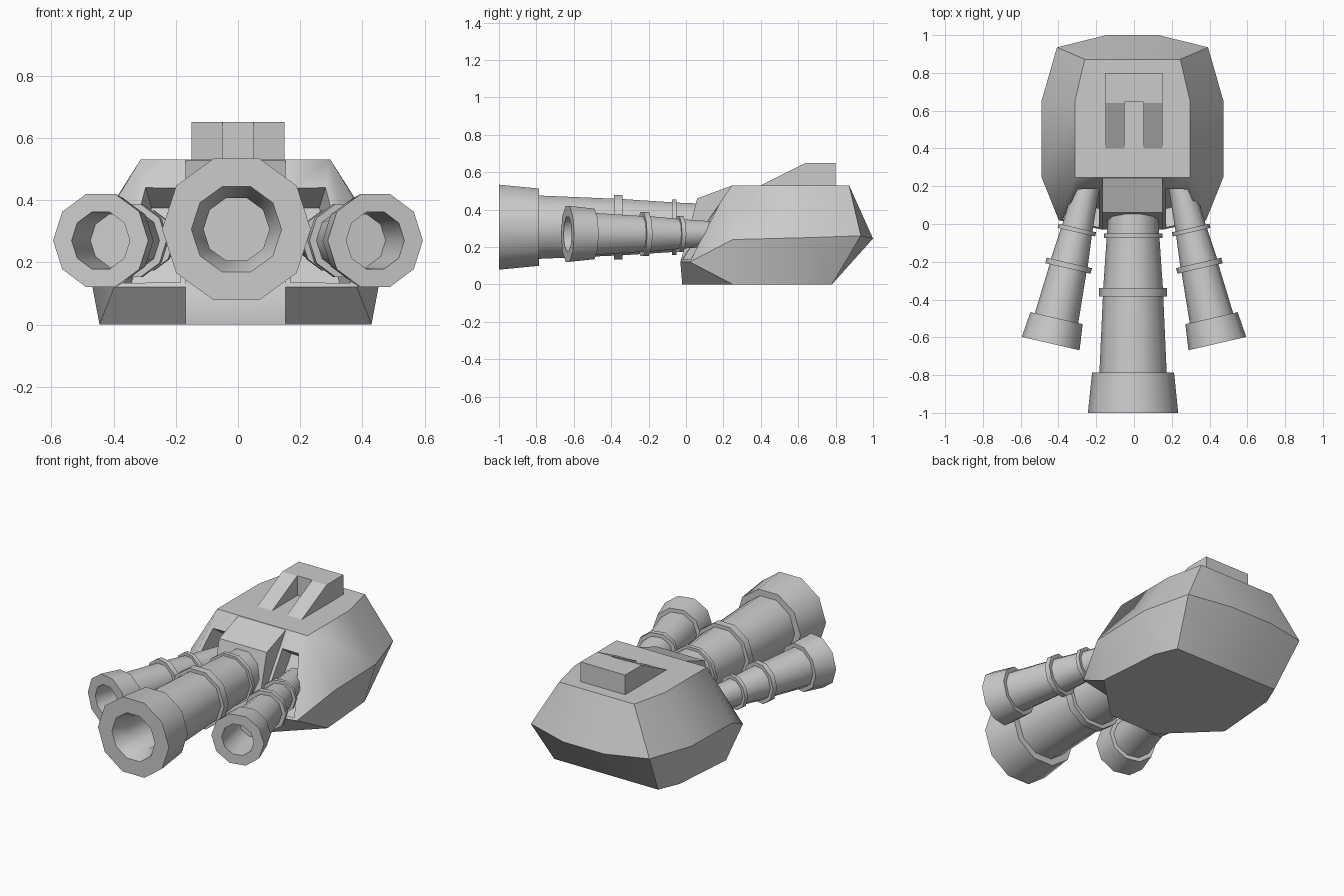
import bpy, bmesh
from math import cos, sin, pi, radians
from mathutils import Vector, Matrix

if "Cube" in bpy.data.objects:
    bpy.data.objects.remove(bpy.data.objects["Cube"])

OFF = -0.008  # hull sits a hair left of centre


def finish(name, bm, angle=40):
    bmesh.ops.remove_doubles(bm, verts=bm.verts[:], dist=0.0005)
    bmesh.ops.recalc_face_normals(bm, faces=bm.faces[:])
    me = bpy.data.meshes.new(name)
    bm.to_mesh(me)
    bm.free()
    for p in me.polygons:
        p.use_smooth = True
    me.set_sharp_from_angle(angle=radians(angle))
    ob = bpy.data.objects.new(name, me)
    bpy.context.collection.objects.link(ob)
    return ob


def bridge(bm, rings):
    for a, b in zip(rings, rings[1:]):
        n = len(a)
        for i in range(n):
            j = (i + 1) % n
            bm.faces.new((a[i], a[j], b[j], b[i]))


def barrel(name, origin, turn, profile, sides=10):
    # lathe of (distance, radius) along the firing direction
    bm = bmesh.new()
    m = Matrix.Translation(origin) @ Matrix.Rotation(radians(turn), 4, 'Z')
    rings = []
    for d, r in profile:
        r = max(r, 0.00001)
        rings.append([bm.verts.new(m @ Vector((r * cos(2 * pi * i / sides), -d,
                                               r * sin(2 * pi * i / sides))))
                      for i in range(sides)])
    bridge(bm, rings)
    return finish(name, bm)


def prism(name, profile, x0, x1):
    # (y, z) outline extruded across x
    bm = bmesh.new()
    rings = [[bm.verts.new((x, y, z)) for y, z in profile] for x in (x0, x1)]
    bridge(bm, rings)
    for r in rings:
        bm.faces.new(r)
    return finish(name, bm, 20)


# Hull: three half rings mirrored across x, from back centre to front centre
bottom = [(.14, .78, 0), (.35, .78, 0), (.405, .65, 0), (.437, .25, 0), (.437, .25, 0), (.16, -.02, 0)]
middle = [(.138, 1.0, .245), (.4, .935, .26), (.482, .65, .25), (.482, .25, .24), (.39, .02, .12), (.16, -.03, .12)]
top = [(.14, .872, .53), (.253, .872, .53), (.305, .65, .53), (.305, .245, .53), (.305, .245, .53), (.16, .245, .53)]
bm = bmesh.new()
rings = []
for half in (bottom, middle, top):
    pts = half + [(-x, y, z) for x, y, z in reversed(half)]
    rings.append([bm.verts.new((x + OFF, y, z)) for x, y, z in pts])
bridge(bm, rings)
bmesh.ops.remove_doubles(bm, verts=bm.verts[:], dist=0.0005)
for z in (0, .53):
    es = [e for e in bm.edges if e.is_boundary and all(abs(v.co.z - z) < .001 for v in e.verts)]
    bmesh.ops.contextual_create(bm, geom=es)
bmesh.ops.recalc_face_normals(bm, faces=bm.faces[:])
bm.normal_update()

# Recesses in the sloped front for the side barrels
panels = [f for f in bm.faces if f.normal.y < -.65 and f.normal.z > .2
          and abs(f.calc_center_median().x) > .1]
bmesh.ops.inset_individual(bm, faces=panels, thickness=.025)
for f in panels:
    for v in f.verts:
        if v.co.z > .3:
            v.co += Vector((0, -.05, -.075))
bm.normal_update()
bmesh.ops.inset_individual(bm, faces=panels, thickness=.012, depth=-.11)
finish("hull", bm)

# Housing around the root of the main barrel
prism("barrel_housing", [(.25, .53), (.06, .46), (-.03, .12), (.25, .12)], -.16 + OFF, .16 + OFF)

# Notched roof block
for side, x0 in (("left", -.15), ("right", .05)):
    prism("roof_rail_" + side, [(.4, .53), (.64, .65), (.8, .65), (.8, .525), (.4, .525)], x0, x0 + .1)
prism("roof_block", [(.645, .525), (.645, .65), (.8, .65), (.8, .525)], -.05, .05)

# Main barrel with two bands and a flared muzzle
barrel("main_barrel", (-.005, 0, .306), 0, [
    (-.15, 0), (-.15, .13), (.05, .138), (.05, .155), (.075, .155), (.075, .14),
    (.34, .158), (.34, .181), (.385, .181), (.385, .16), (.785, .178), (.785, .217),
    (1.0, .239), (1.0, .145), (.9, .106), (.7, .106), (.7, 0)])

# Splayed side barrels
side_profile = [
    (-.08, 0), (-.08, .066), (.155, .082), (.155, .102), (.178, .102), (.178, .084),
    (.345, .1), (.345, .123), (.375, .123), (.375, .1), (.645, .118), (.645, .142),
    (.783, .157), (.783, .096), (.55, .088), (.55, 0)]
for side, s in (("left", -1), ("right", 1)):
    barrel("side_barrel_" + side, (s * .265, .13, .27), s * 13, side_profile)
